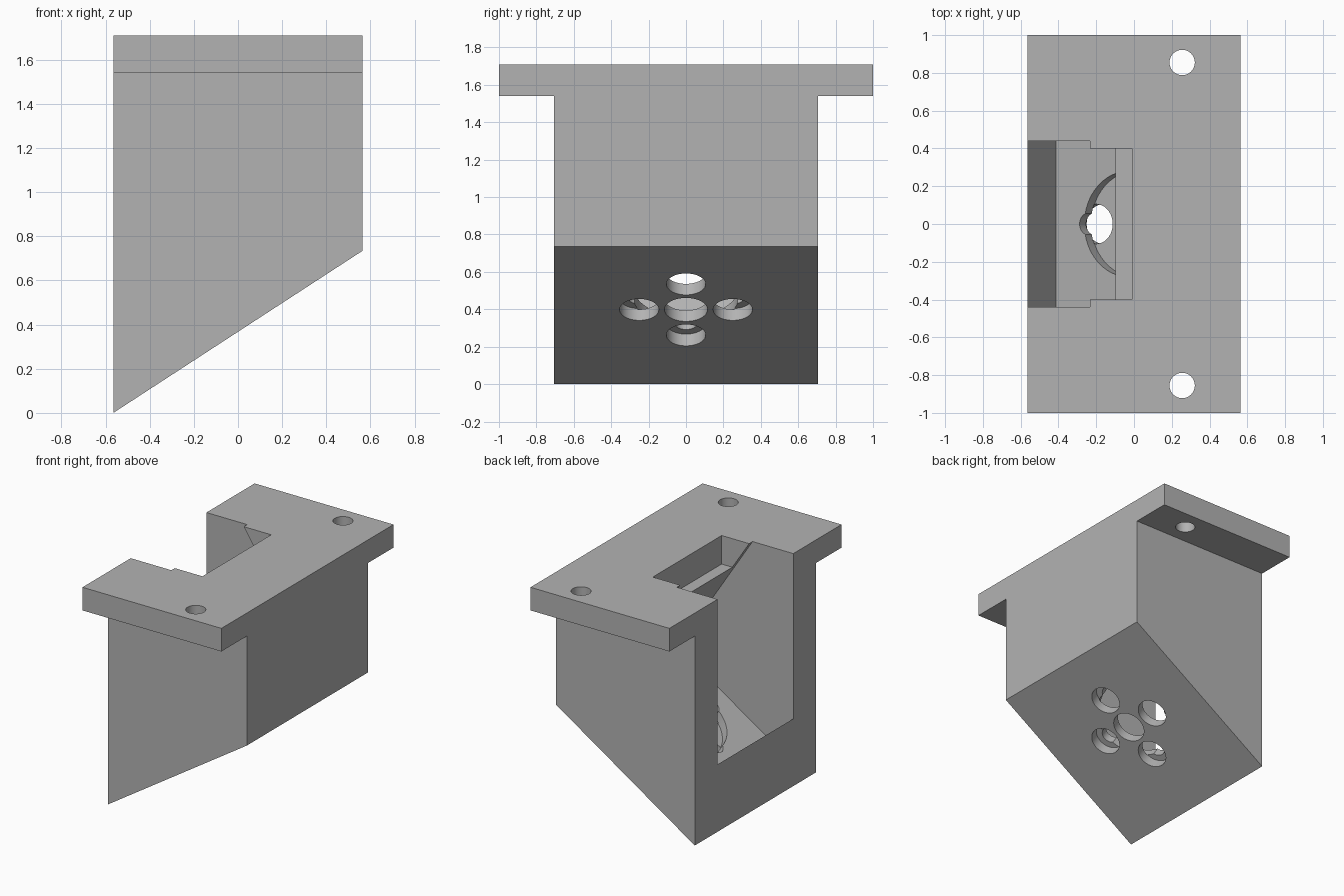
import bpy, bmesh
from math import atan2, pi
from mathutils import Matrix, Vector

if "Cube" in bpy.data.objects:
    bpy.data.objects.remove(bpy.data.objects["Cube"], do_unlink=True)

HALF_X, HEIGHT, PLATE_Z, RISE = 0.565, 1.71, 1.54, 0.735
TILT = atan2(RISE, 2 * HALF_X)

# Frame lying on the sloped underside, centred on the hole pattern
centre_x = 0.047
centre_z = (centre_x + HALF_X) * RISE / (2 * HALF_X)
SLOPE = Matrix.Translation((centre_x, 0, centre_z)) @ Matrix.Rotation(-TILT, 4, 'Y')
FLOOR = 0.138

grey = bpy.data.materials.new("plain grey")
grey.use_nodes = True
colour = (0.45, 0.45, 0.45, 1)
grey.diffuse_color = colour
grey.node_tree.nodes["Principled BSDF"].inputs["Base Color"].default_value = colour


def finish(name, bm):
    bmesh.ops.recalc_face_normals(bm, faces=bm.faces)
    mesh = bpy.data.meshes.new(name)
    bm.to_mesh(mesh)
    bm.free()
    mesh.materials.append(grey)
    obj = bpy.data.objects.new(name, mesh)
    bpy.context.collection.objects.link(obj)
    return obj


def box(name, low, high, frame=Matrix()):
    low, high = Vector(low), Vector(high)
    bm = bmesh.new()
    place = Matrix.Translation((low + high) / 2) @ Matrix.Diagonal((*(high - low), 1))
    bmesh.ops.create_cube(bm, size=1, matrix=frame @ place)
    return finish(name, bm)


def cylinder(name, x, y, radius, bottom, top, frame=Matrix(), sides=48):
    bm = bmesh.new()
    place = Matrix.Translation((x, y, (bottom + top) / 2))
    bmesh.ops.create_cone(bm, cap_ends=True, segments=sides, radius1=radius,
                          radius2=radius, depth=top - bottom, matrix=frame @ place)
    return finish(name, bm)


# T-shaped block: flange above a narrower body, underside sliced at a slant
half = [(0.705, 0), (0.705, PLATE_Z), (1, PLATE_Z), (1, HEIGHT)]
outline = half + [(-y, z) for y, z in reversed(half)]
bm = bmesh.new()
face = bm.faces.new([bm.verts.new((-HALF_X, y, z)) for y, z in outline])
out = bmesh.ops.extrude_face_region(bm, geom=[face])
bmesh.ops.translate(bm, vec=(2 * HALF_X, 0, 0),
                    verts=[v for v in out["geom"] if isinstance(v, bmesh.types.BMVert)])
normal = SLOPE.to_3x3() @ Vector((0, 0, -1))
cut = bmesh.ops.bisect_plane(bm, geom=bm.verts[:] + bm.edges[:] + bm.faces[:],
                             plane_co=SLOPE.translation, plane_no=normal, clear_outer=True)
bmesh.ops.holes_fill(bm, edges=[e for e in bm.edges if e.is_boundary])
body = finish("mounting_block", bm)

# Tilted pocket, notch in the flange, and round recess in the pocket floor
cutters = [
    box("pocket", (-0.46, -0.44, FLOOR), (0.48, 0.44, 2.5), SLOPE),
    box("flange_notch", (-0.3, -0.4, 1.5), (-0.01, 0.4, 1.9)),
    cylinder("round_recess", 0, 0, 0.28, 0.07, 0.2, SLOPE, 64),
    cylinder("centre_hole", 0, 0, 0.115, -0.1, 0.2, SLOPE),
]
# Counterbored holes around the centre
for i in range(4):
    spot = Matrix.Rotation(i * pi / 2, 4, 'Z') @ Vector((0.25, 0, 0))
    cutters.append(cylinder("counterbore", spot.x, spot.y, 0.105, -0.1, 0.075, SLOPE))
    cutters.append(cylinder("screw_hole", spot.x, spot.y, 0.06, -0.1, 0.2, SLOPE, 32))
# Fixing holes in the flange
for side in (-1, 1):
    cutters.append(cylinder("flange_hole", 0.255, side * 0.855, 0.067, 1.4, 1.9))

for cutter in cutters:
    cutter.hide_render = True
    mod = body.modifiers.new(cutter.name, 'BOOLEAN')
    mod.operation, mod.solver, mod.object = 'DIFFERENCE', 'EXACT', cutter

# Bake the cuts and drop the cutters
bpy.context.view_layer.update()
baked = bpy.data.meshes.new_from_object(
    body.evaluated_get(bpy.context.evaluated_depsgraph_get()))
body.modifiers.clear()
body.data = baked
baked.name = "mounting_block"
for cutter in cutters:
    bpy.data.objects.remove(cutter, do_unlink=True)

bpy.ops.object.select_all(action='DESELECT')
body.select_set(True)
bpy.context.view_layer.objects.active = body
bpy.ops.object.shade_smooth_by_angle(angle=pi / 6)
